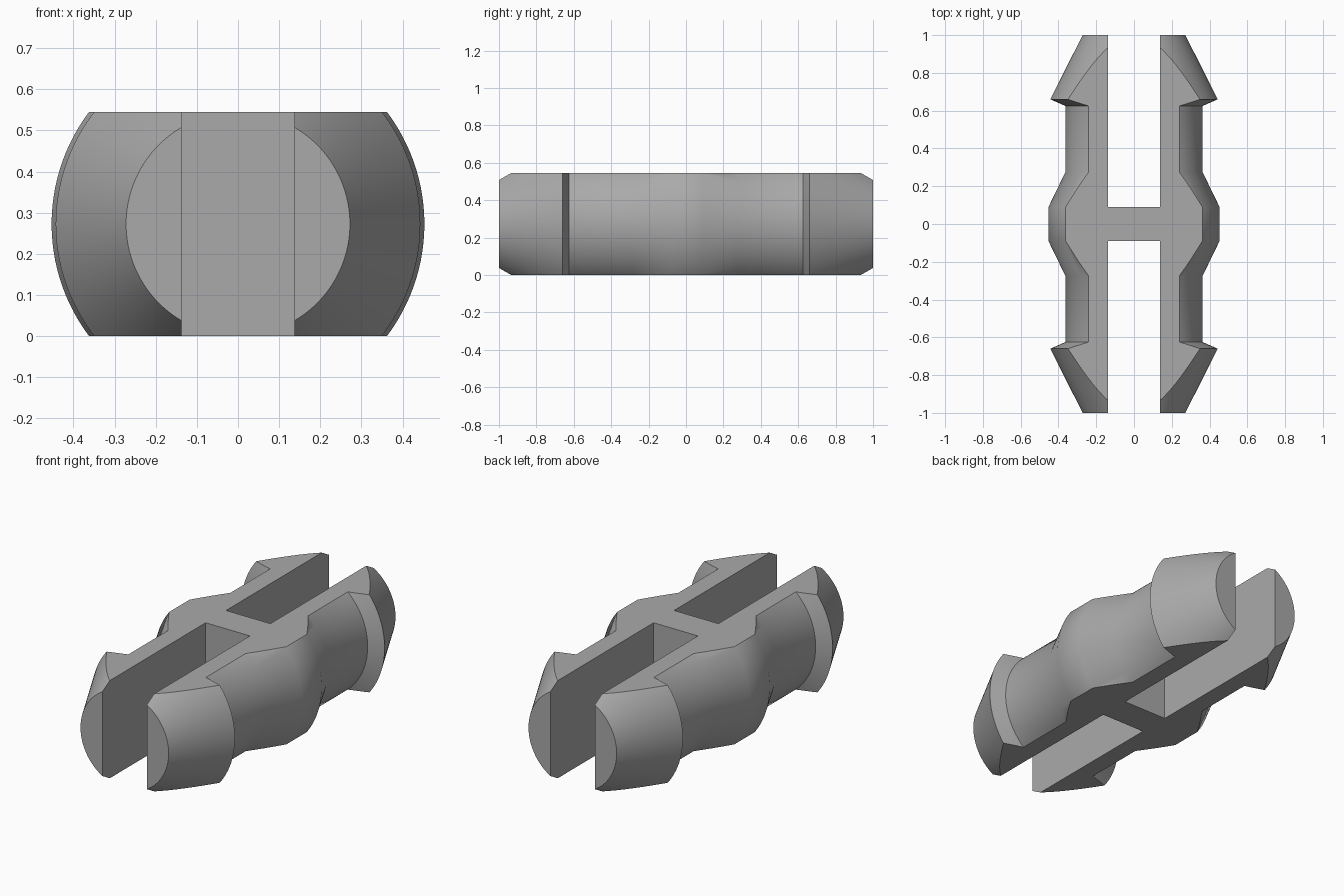
import bpy
import bmesh
import math
from mathutils import Matrix

cube = bpy.data.objects.get("Cube")
if cube:
    bpy.data.objects.remove(cube, do_unlink=True)

HEIGHT = 0.545
AXIS_Z = HEIGHT / 2
SLOT_HALF = 0.137
WEB_HALF = 0.09
SEGMENTS = 128

grey = bpy.data.materials.new("plain grey")
grey.use_nodes = True
grey.diffuse_color = (0.4, 0.4, 0.4, 1)
grey.node_tree.nodes["Principled BSDF"].inputs["Base Color"].default_value = (0.4, 0.4, 0.4, 1)


def link_mesh(name, bm):
    bmesh.ops.recalc_face_normals(bm, faces=bm.faces)
    mesh = bpy.data.meshes.new(name)
    bm.to_mesh(mesh)
    bm.free()
    mesh.materials.append(grey)
    obj = bpy.data.objects.new(name, mesh)
    bpy.context.collection.objects.link(obj)
    return obj


def box(name, centre, size):
    bm = bmesh.new()
    bmesh.ops.create_cube(bm, size=1, matrix=Matrix.Translation(centre) @ Matrix.Diagonal((*size, 1)))
    obj = link_mesh(name, bm)
    obj.hide_render = True
    return obj


# Turned pin: (distance along axis, radius), mirrored about the middle
half = [(WEB_HALF, 0.453), (0.275, 0.363), (0.625, 0.363), (0.66, 0.443), (1.0, 0.272)]
profile = [(-y, r) for y, r in reversed(half)] + half

bm = bmesh.new()
rings = []
for y, r in profile:
    angles = [2 * math.pi * i / SEGMENTS for i in range(SEGMENTS)]
    rings.append([bm.verts.new((r * math.cos(a), y, AXIS_Z + r * math.sin(a))) for a in angles])
for a, b in zip(rings, rings[1:]):
    for i in range(SEGMENTS):
        j = (i + 1) % SEGMENTS
        bm.faces.new((a[i], a[j], b[j], b[i]))
bm.faces.new(rings[0])
bm.faces.new(rings[-1])
pin = link_mesh("double_ended_snap_pin", bm)

# Flat top and bottom, then an open slot from each end up to the web
cutters = [("INTERSECT", box("flat_sides_cutter", (0, 0, AXIS_Z), (2, 3, HEIGHT)))]
for side, name in ((-1, "front_slot_cutter"), (1, "back_slot_cutter")):
    slot = box(name, (0, side * (WEB_HALF + 0.6), AXIS_Z), (2 * SLOT_HALF, 1.2, 1))
    cutters.append(("DIFFERENCE", slot))

bpy.ops.object.select_all(action="DESELECT")
pin.select_set(True)
bpy.context.view_layer.objects.active = pin
for operation, cutter in cutters:
    mod = pin.modifiers.new(cutter.name, "BOOLEAN")
    mod.operation = operation
    mod.solver = "EXACT"
    mod.object = cutter
    bpy.ops.object.modifier_apply(modifier=mod.name)
    bpy.data.objects.remove(cutter, do_unlink=True)

# Soft round surfaces with crisp cut edges
bpy.ops.object.shade_smooth_by_angle(angle=math.radians(30))
